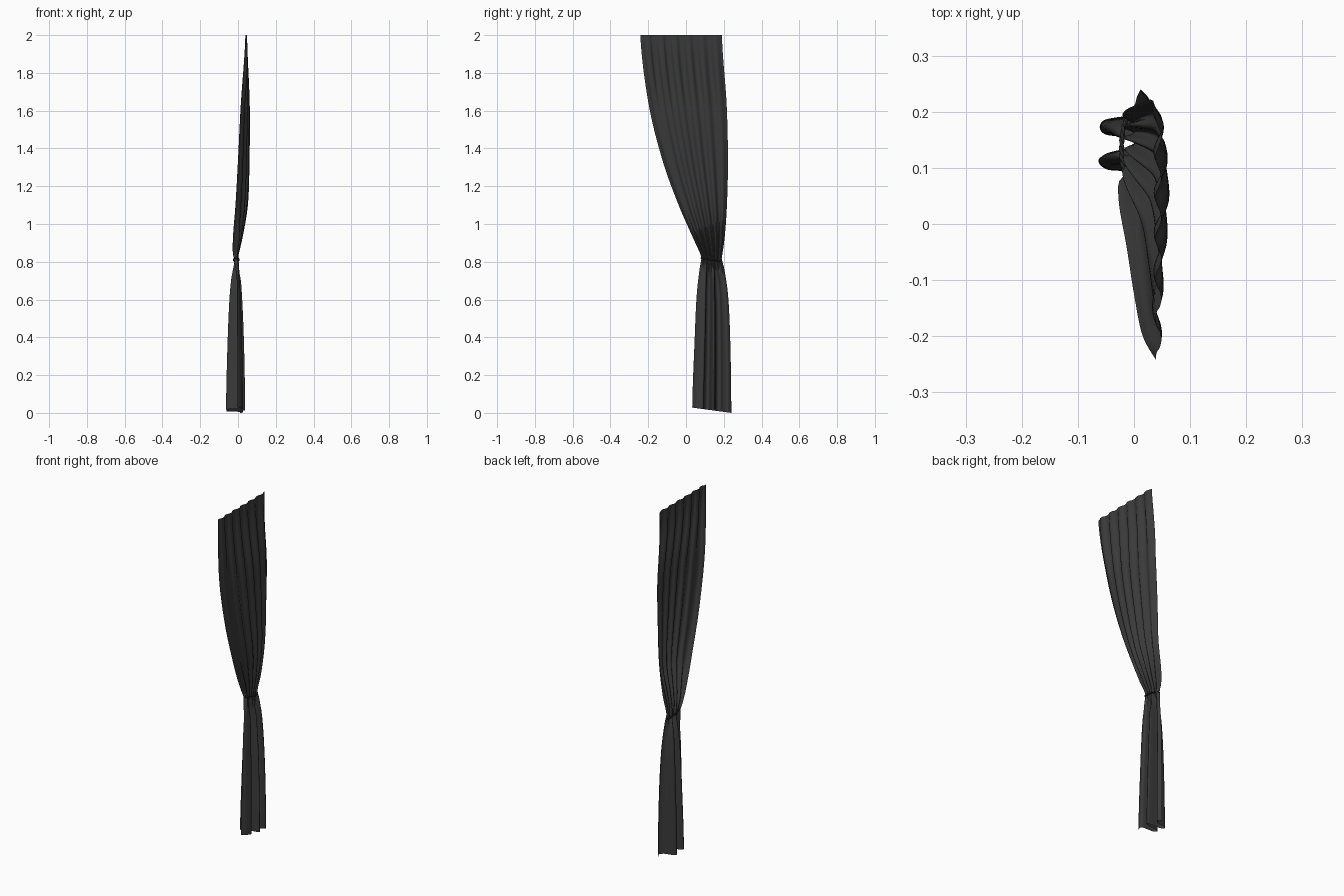
import bpy, bmesh, math
from mathutils import Vector

default = bpy.data.objects.get("Cube")
if default:
    bpy.data.objects.remove(default, do_unlink=True)


def make_material(name, colour):
    mat = bpy.data.materials.new(name)
    mat.use_nodes = True
    mat.diffuse_color = colour
    mat.node_tree.nodes["Principled BSDF"].inputs["Base Color"].default_value = colour
    return mat


def smoothstep(low, high, value):
    t = min(max((value - low) / (high - low), 0), 1)
    return t * t * (3 - 2 * t)


def spline(points, position):
    """Catmull-Rom point on an evenly spaced list of vectors."""
    last = len(points) - 1
    i = min(int(position), last - 1)
    t = position - i
    p, q = points[i], points[i + 1]
    before = points[i - 1] if i > 0 else p
    after = points[i + 2] if i + 2 <= last else q
    m, n = (q - before) / 2, (after - p) / 2
    return (p * (2 * t**3 - 3 * t**2 + 1) + m * (t**3 - 2 * t**2 + t)
            + q * (3 * t**2 - 2 * t**3) + n * (t**3 - t**2))


# Outline away from the tie, rows growing further apart:
# front edge y, back edge y, lowest x, highest x
TIE, TOP = 0.81, 2.0
waist = Vector((0.083, 0.186, -0.021, 0.004))
upper_outline = [waist] + [Vector(v) for v in (
    (0.075, 0.193, -0.028, 0.005),
    (0.03, 0.206, -0.026, 0.027),
    (-0.042, 0.217, -0.013, 0.053),
    (-0.125, 0.222, 0.0, 0.061),
    (-0.198, 0.215, 0.015, 0.062),
    (-0.242, 0.19, 0.039, 0.048))]
lower_outline = [waist] + [Vector(v) for v in (
    (0.072, 0.203, -0.03, 0.01),
    (0.056, 0.224, -0.045, 0.021),
    (0.045, 0.235, -0.056, 0.031),
    (0.033, 0.24, -0.064, 0.037))]

# Folded section of the hanging skirt, as fractions of the outline (y, x)
skirt_folds = [Vector(v) for v in (
    (0, 0.6), (0.12, 0.8), (0.28, 0.85), (0.31, 0.16), (0.42, 0.06),
    (0.5, 0.85), (0.58, 0.95), (0.61, 0.14), (0.73, 0.09),
    (0.79, 0.65), (0.9, 0.9), (1, 0.75))]


def outline_at(z):
    rows, reach = (lower_outline, TIE) if z < TIE else (upper_outline, TOP - TIE)
    return spline(rows, math.sqrt(abs(z - TIE) / reach) * (len(rows) - 1))


def drape_fold(u, z):
    """Section of the upper drape: soft pleats over a broad outward bow."""
    phase = 2 * math.pi * 6 * u
    wave = 0.5 - 0.5 * math.cos(phase)
    bow = math.sin(math.pi * 0.85 * u) ** 0.6
    belly = 1 - smoothstep(1.55, TOP, z)
    gather = 1 - smoothstep(TIE, TIE + 0.3, z)
    bowed = (0.74 + 0.26 * wave) * bow
    gathered = 0.3 * bow + 0.7 * wave
    x = wave * (1 - belly) + bowed * belly
    x = x * (1 - gather) + gathered * gather
    y = u + 0.008 * math.sin(phase * 2) * (1 - u)
    return Vector((y, x))


def cloth_point(u, z):
    front, back, low, high = outline_at(z)
    skirt = spline(skirt_folds, u * (len(skirt_folds) - 1))
    blend = smoothstep(TIE - 0.12, TIE + 0.06, z)
    fold = skirt.lerp(drape_fold(u, z), blend)
    hem_rise = 0.028 * (1 - fold.x) * max(0, 1 - z / TIE)
    return (low + (high - low) * fold.y, front + (back - front) * fold.x, z + hem_rise)


charcoal = make_material("charcoal cloth", (0.042, 0.042, 0.042, 1))
cord_colour = make_material("black cord", (0.022, 0.022, 0.022, 1))

# Curtain sheet
COLUMNS, ROWS = 132, 100
bm = bmesh.new()
grid = [[bm.verts.new(cloth_point(c / COLUMNS, TOP * r / ROWS))
         for c in range(COLUMNS + 1)] for r in range(ROWS + 1)]
for r in range(ROWS):
    for c in range(COLUMNS):
        face = bm.faces.new((grid[r][c], grid[r][c + 1], grid[r + 1][c + 1], grid[r + 1][c]))
        face.smooth = True
mesh = bpy.data.meshes.new("curtain")
bm.to_mesh(mesh)
bm.free()
mesh.materials.append(charcoal)
curtain = bpy.data.objects.new("curtain", mesh)
bpy.context.collection.objects.link(curtain)


# Tieback: two thin cords wound around each other
def add_cord(name, phase):
    curve = bpy.data.curves.new(name, "CURVE")
    curve.dimensions = "3D"
    curve.bevel_depth = 0.003
    curve.bevel_resolution = 2
    strand = curve.splines.new("POLY")
    count = 96
    strand.points.add(count - 1)
    for i, point in enumerate(strand.points):
        a = 2 * math.pi * i / count
        twist = 12 * a + phase
        swell = 0.002 * math.cos(twist)
        x = -0.009 + (0.013 + swell) * math.cos(a)
        y = 0.135 + (0.054 + swell) * math.sin(a)
        z = TIE - 0.01 * math.sin(a) + 0.002 * math.sin(twist)
        point.co = (x, y, z, 1)
    strand.use_cyclic_u = True
    curve.materials.append(cord_colour)
    bpy.context.collection.objects.link(bpy.data.objects.new(name, curve))


add_cord("tieback_cord_a", 0)
add_cord("tieback_cord_b", math.pi)
